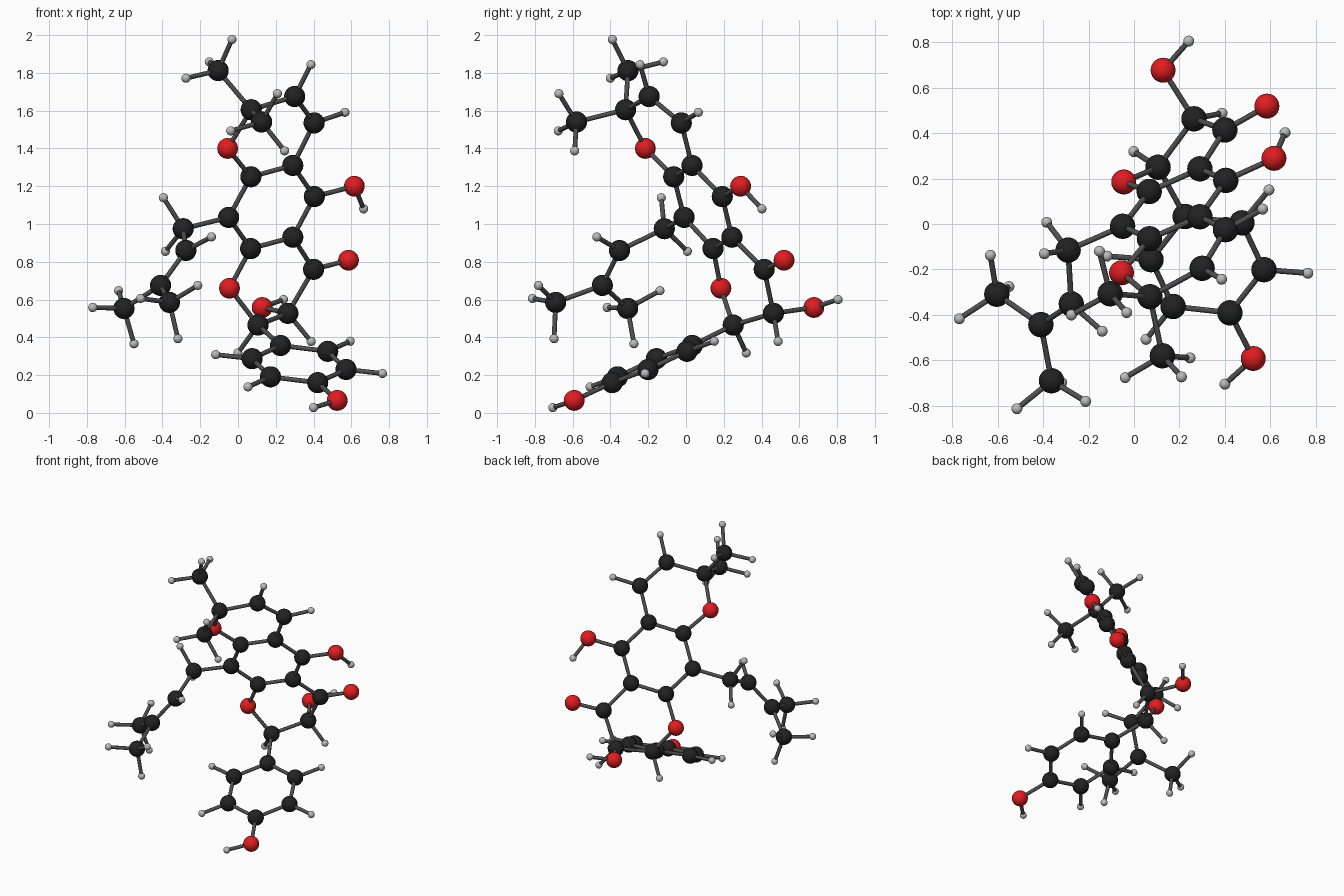
import bpy, bmesh
from math import radians
from mathutils import Vector, Matrix, Quaternion

if "Cube" in bpy.data.objects:
    bpy.data.objects.remove(bpy.data.objects["Cube"])

R = {"C": 0.056, "O": 0.055, "H": 0.024}
CH = 0.195          # carbon-hydrogen distance

# Fused ring core
core = {
    "C_quat": (.07, -.32, 1.605), "O_pyran": (-.055, -.215, 1.40),
    "C_a": (.068, -.065, 1.25), "C_b": (.29, .032, 1.31),
    "C_ene1": (.403, -.025, 1.535), "C_ene2": (.30, -.195, 1.675),
    "C_c": (.404, .192, 1.145), "C_d": (.29, .243, .93),
    "C_e": (.067, .143, .87), "C_f": (-.05, -.01, 1.035),
    "C_keto": (.40, .414, .76), "O_ring": (-.045, .185, .66),
    "C_aryl": (.106, .25, .465), "C_carbinol": (.264, .463, .527),
}
# Side groups: oxygens, methyls and the branched chain
sides = {
    "O_keto": (.585, .519, .808), "O_hyd1": (.616, .289, 1.20),
    "O_hyd2": (.128, .677, .558), "O_hyd3": (.525, -.592, .066),
    "C_me1": (-.105, -.307, 1.812), "C_me2": (.125, -.58, 1.54),
    "C_ch2": (-.29, -.115, .975), "C_ch": (-.276, -.352, .86),
    "C_fork": (-.41, -.443, .675), "C_me3": (-.604, -.309, .553),
    "C_me4": (-.363, -.69, .585),
}
atoms = {k: Vector(v) for k, v in {**core, **sides}.items()}

# Phenyl ring: three corners, the others by point reflection through its centre
centre = Vector((.3235, -.179, .2585))
for i, p in enumerate([(.225, .033, .357), (.475, .005, .326), (.572, -.201, .23)]):
    atoms[f"C_ph{i + 1}"] = Vector(p)
    atoms[f"C_ph{i + 4}"] = 2 * centre - Vector(p)

# Bonds between neighbouring heavy atoms
names = list(atoms)
bonds = [(atoms[a], atoms[b]) for i, a in enumerate(names) for b in names[i + 1:]
         if (atoms[a] - atoms[b]).length < .33]
hydrogens = []


def directions(name):
    p = atoms[name]
    return [(atoms[n] - p).normalized() for n in names
            if n != name and (atoms[n] - p).length < .33]


def add_h(name, pos):
    hydrogens.append(pos)
    bonds.append((atoms[name], pos))


# Single hydrogens point away from the neighbours
for n in ("C_ene1", "C_ene2", "C_aryl", "C_carbinol", "C_ch",
          "C_ph2", "C_ph3", "C_ph5", "C_ph6"):
    away = -sum(directions(n), Vector())
    add_h(n, atoms[n] + away.normalized() * CH)

# Pair of hydrogens on the chain's first carbon
u, v = directions("C_ch2")
for s in (1, -1):
    d = -(u + v).normalized() * .59 + u.cross(v).normalized() * .81 * s
    add_h("C_ch2", atoms["C_ch2"] + d * CH)

# Methyl groups: one hydrogen turned three times about the bond axis
for n, h in {"C_me1": (-.032, -.39, 1.977), "C_me2": (.209, -.673, 1.69),
             "C_me3": (-.769, -.417, .558), "C_me4": (-.213, -.781, .675)}.items():
    axis = directions(n)[0]
    for k in range(3):
        add_h(n, atoms[n] + Quaternion(axis, radians(120 * k)) @ (Vector(h) - atoms[n]))

# Hydroxyl hydrogens
for n, h in {"O_hyd1": (.665, .402, 1.08), "O_hyd2": (.241, .805, .60),
             "O_hyd3": (.40, -.705, .028)}.items():
    add_h(n, Vector(h))


def finish(bm, name, color):
    me = bpy.data.meshes.new(name)
    bm.to_mesh(me)
    bm.free()
    me.polygons.foreach_set("use_smooth", [True] * len(me.polygons))
    mat = bpy.data.materials.new(name)
    mat.diffuse_color = (*color, 1)
    mat.use_nodes = True
    mat.node_tree.nodes["Principled BSDF"].inputs["Base Color"].default_value = mat.diffuse_color
    me.materials.append(mat)
    bpy.context.collection.objects.link(bpy.data.objects.new(name, me))


def balls(name, points, radius, color):
    bm = bmesh.new()
    for p in points:
        bmesh.ops.create_uvsphere(bm, u_segments=24, v_segments=16, radius=radius,
                                  matrix=Matrix.Translation(p))
    finish(bm, name, color)


balls("carbon_atoms", [atoms[n] for n in names if n[0] == "C"], R["C"], (.016, .016, .016))
balls("oxygen_atoms", [atoms[n] for n in names if n[0] == "O"], R["O"], (.75, .012, .015))
balls("hydrogen_atoms", hydrogens, R["H"], (.5, .5, .5))

# Sticks running from atom centre to atom centre
bm = bmesh.new()
for a, b in bonds:
    d = b - a
    m = Matrix.Translation((a + b) / 2) @ d.to_track_quat("Z", "Y").to_matrix().to_4x4()
    bmesh.ops.create_cone(bm, cap_ends=False, segments=14, radius1=.0125, radius2=.0125,
                          depth=d.length, matrix=m)
finish(bm, "bond_sticks", (.08, .08, .08))
